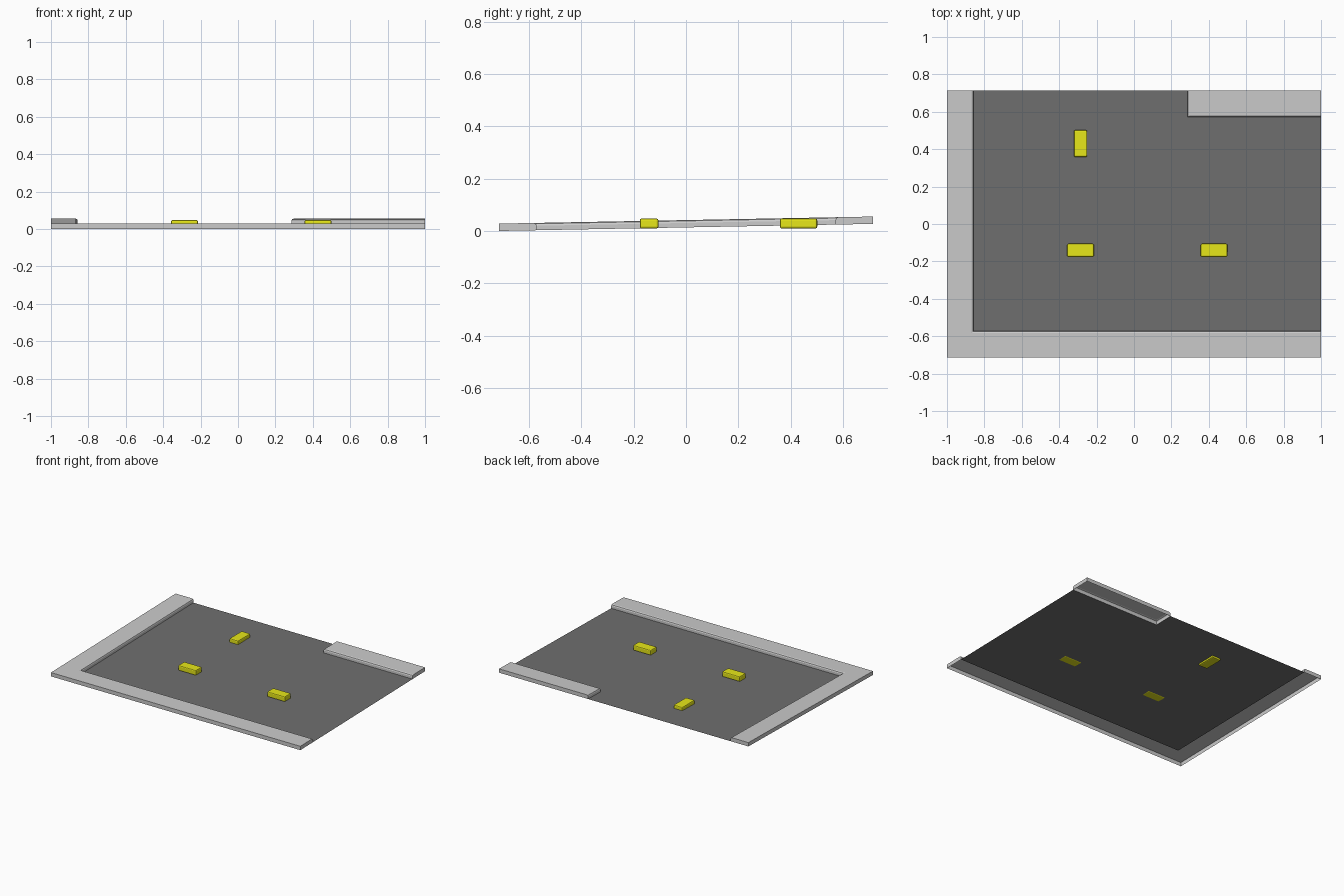
import bpy, bmesh
from mathutils import Matrix

if "Cube" in bpy.data.objects:
    bpy.data.objects.remove(bpy.data.objects["Cube"])

HX, HY = 1.0, 0.714      # half size of the plate
W, H = 0.143, 0.028      # kerb width and height
RISE = 0.027             # ground climbs towards the back
B = 0.011                # rounding of the inner kerb edge


def ground(y):
    return RISE * (y + HY) / (2 * HY)


def material(name, rgb):
    m = bpy.data.materials.new(name)
    m.diffuse_color = (*rgb, 1)
    m.use_nodes = True
    m.node_tree.nodes["Principled BSDF"].inputs["Base Color"].default_value = m.diffuse_color
    return m


def finish(name, bm, mat=None):
    bmesh.ops.recalc_face_normals(bm, faces=bm.faces)
    me = bpy.data.meshes.new(name)
    bm.to_mesh(me)
    bm.free()
    ob = bpy.data.objects.new(name, me)
    bpy.context.collection.objects.link(ob)
    if mat:
        me.materials.append(mat)
    return ob


def kerb(name, outline):
    """Hollow-bottomed kerb: stack plan outlines, easing the inner edges."""
    bm = bmesh.new()
    prev = None
    for inset, h in ((0, 0), (0, H - B), (0.3 * B, H - 0.3 * B), (B, H)):
        ring = [bm.verts.new((x, y, ground(y) + h)) for x, y in outline(inset)]
        n = len(ring)
        if prev:
            for i in range(n):
                j = (i + 1) % n
                bm.faces.new((prev[i], prev[j], ring[j], ring[i]))
        prev = ring
    bm.faces.new(prev)
    return finish(name, bm)


grey = material("dark_grey", (0.16, 0.16, 0.16))
yellow = material("yellow", (0.8, 0.8, 0.01))

# sloping ground sheet, notched where the back kerb stands
bm = bmesh.new()
plan = [(-HX + W, -HY + W), (HX, -HY + W), (HX, HY - W),
        (0.286, HY - W), (0.286, HY), (-HX + W, HY)]
face = bm.faces.new([bm.verts.new((x, y, ground(y))) for x, y in plan])
if face.normal.z < 0:
    face.normal_flip()
me_ground = bpy.data.meshes.new("ground_sheet")
bm.to_mesh(me_ground)
bm.free()
me_ground.materials.append(grey)
bpy.context.collection.objects.link(bpy.data.objects.new("ground_sheet", me_ground))

# L-shaped kerb along the left and front
kerb("corner_kerb", lambda d: [
    (-HX, -HY), (HX, -HY), (HX, -HY + W - d),
    (-HX + W - d, -HY + W - d), (-HX + W - d, HY), (-HX, HY)])

# short kerb at the back right
kerb("back_kerb", lambda d: [
    (0.286 + d, HY - W + d), (HX, HY - W + d), (HX, HY), (0.286 + d, HY)])

# level yellow blocks sunk into the ground
for name, x, y, sx, sy in (("front_left_block", -0.286, -0.141, 0.143, 0.071),
                           ("front_right_block", 0.428, -0.141, 0.143, 0.071),
                           ("back_block", -0.286, 0.43, 0.071, 0.143)):
    bm = bmesh.new()
    bmesh.ops.create_cube(bm, size=1, matrix=Matrix.Translation((x, y, 0.0285))
                          @ Matrix.Diagonal((sx, sy, 0.038, 1)))
    bmesh.ops.bevel(bm, geom=bm.edges[:], offset=0.007, segments=2,
                    profile=0.5, affect='EDGES')
    finish(name, bm, yellow)
